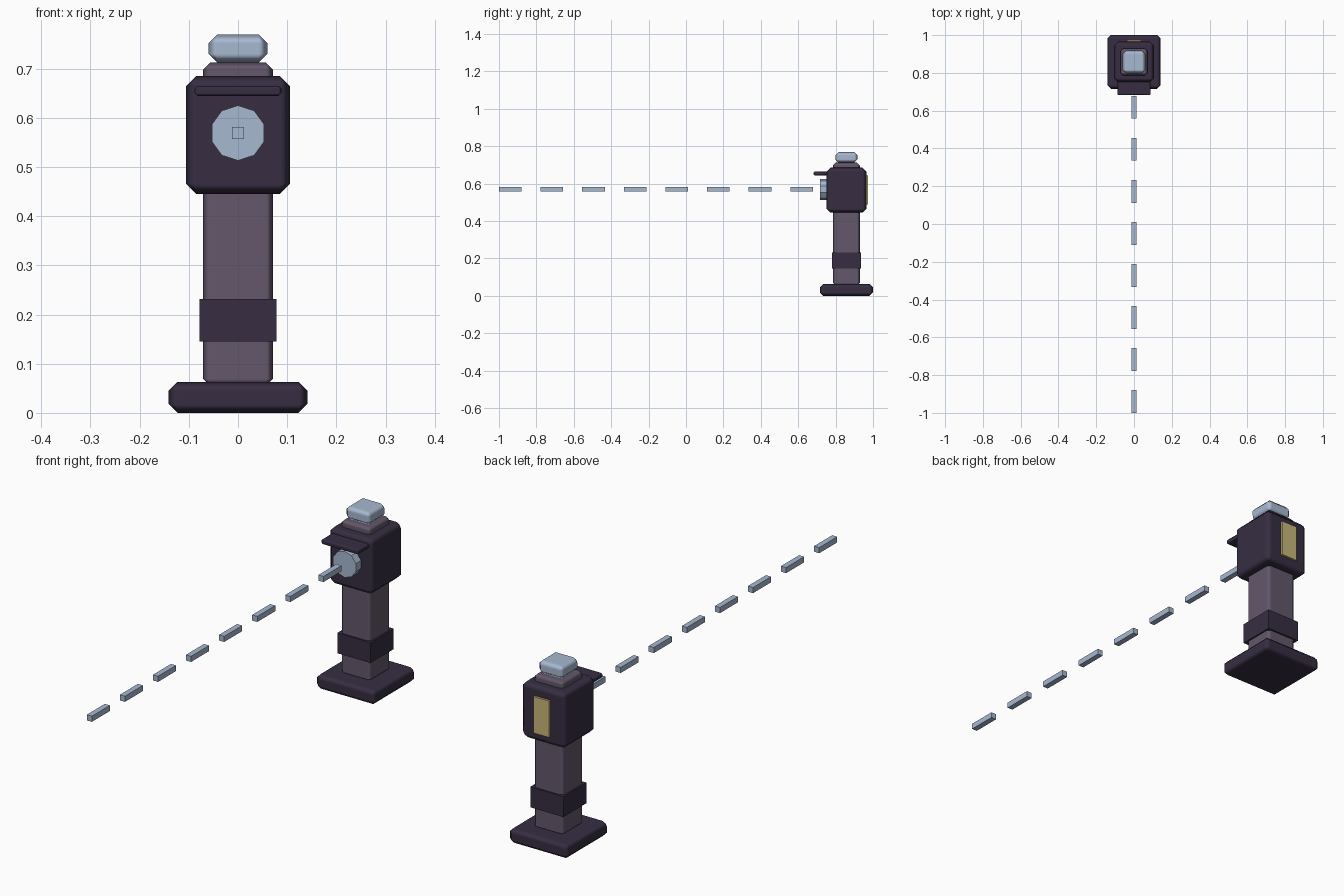
import bpy
import math

default_cube = bpy.data.objects.get("Cube")
if default_cube:
    bpy.data.objects.remove(default_cube, do_unlink=True)


def material(name, colour):
    mat = bpy.data.materials.new(name)
    mat.use_nodes = True
    rgba = (*colour, 1.0)
    mat.diffuse_color = rgba
    for node in mat.node_tree.nodes:
        if node.type == "BSDF_PRINCIPLED":
            node.inputs["Base Color"].default_value = rgba
    return mat


DARK = material("dark plum", (0.038, 0.027, 0.055))
POST = material("dusty mauve", (0.125, 0.095, 0.145))
BLUE = material("pale blue", (0.39, 0.48, 0.64))
GOLD = material("muted gold", (0.58, 0.47, 0.19))

POST_Y = 0.858   # centre line of the upright
BEAM_Z = 0.569   # height of the lens and beam


def box(name, mat, half_x, y_range, z_range, bevel=0.0):
    """Box centred on x = 0, with an optional one-step chamfer."""
    (y0, y1), (z0, z1) = y_range, z_range
    bpy.ops.mesh.primitive_cube_add(size=1, location=(0, (y0 + y1) / 2, (z0 + z1) / 2))
    obj = bpy.context.object
    obj.name = name
    obj.scale = (2 * half_x, y1 - y0, z1 - z0)
    bpy.ops.object.transform_apply(location=False, rotation=False, scale=True)
    obj.data.materials.append(mat)
    if bevel:
        bpy.ops.object.shade_smooth()
        mod = obj.modifiers.new("chamfer", "BEVEL")
        mod.width = bevel
        mod.segments = 1
        mod.harden_normals = True
    return obj


def around(half):
    return POST_Y - half, POST_Y + half


# Upright
box("base", DARK, 0.141, around(0.142), (0, 0.063), 0.018)
box("post", POST, 0.071, around(0.071), (0.055, 0.712), 0.014)
box("collar", DARK, 0.078, around(0.078), (0.145, 0.232))

# Head with cap, visor and rear plate
box("head", DARK, 0.106, around(0.107), (0.445, 0.685), 0.021)
box("cap", BLUE, 0.06, around(0.06), (0.712, 0.769), 0.018)
box("visor", DARK, 0.088, (0.682, 0.775), (0.644, 0.665), 0.006)
box("rear_plate", GOLD, 0.037, (0.955, 0.974), (0.487, 0.642))

# Ten-sided lens
bpy.ops.mesh.primitive_cylinder_add(
    vertices=10, radius=0.056, depth=0.06,
    location=(0, 0.746, BEAM_Z), rotation=(math.pi / 2, 0, 0))
lens = bpy.context.object
lens.name = "lens"
lens.data.materials.append(BLUE)

# Dashed beam
for i in range(8):
    start = -1 + i * 0.2225
    box(f"beam_dash_{i + 1}", BLUE, 0.012, (start, start + 0.121),
        (BEAM_Z - 0.012, BEAM_Z + 0.012))
